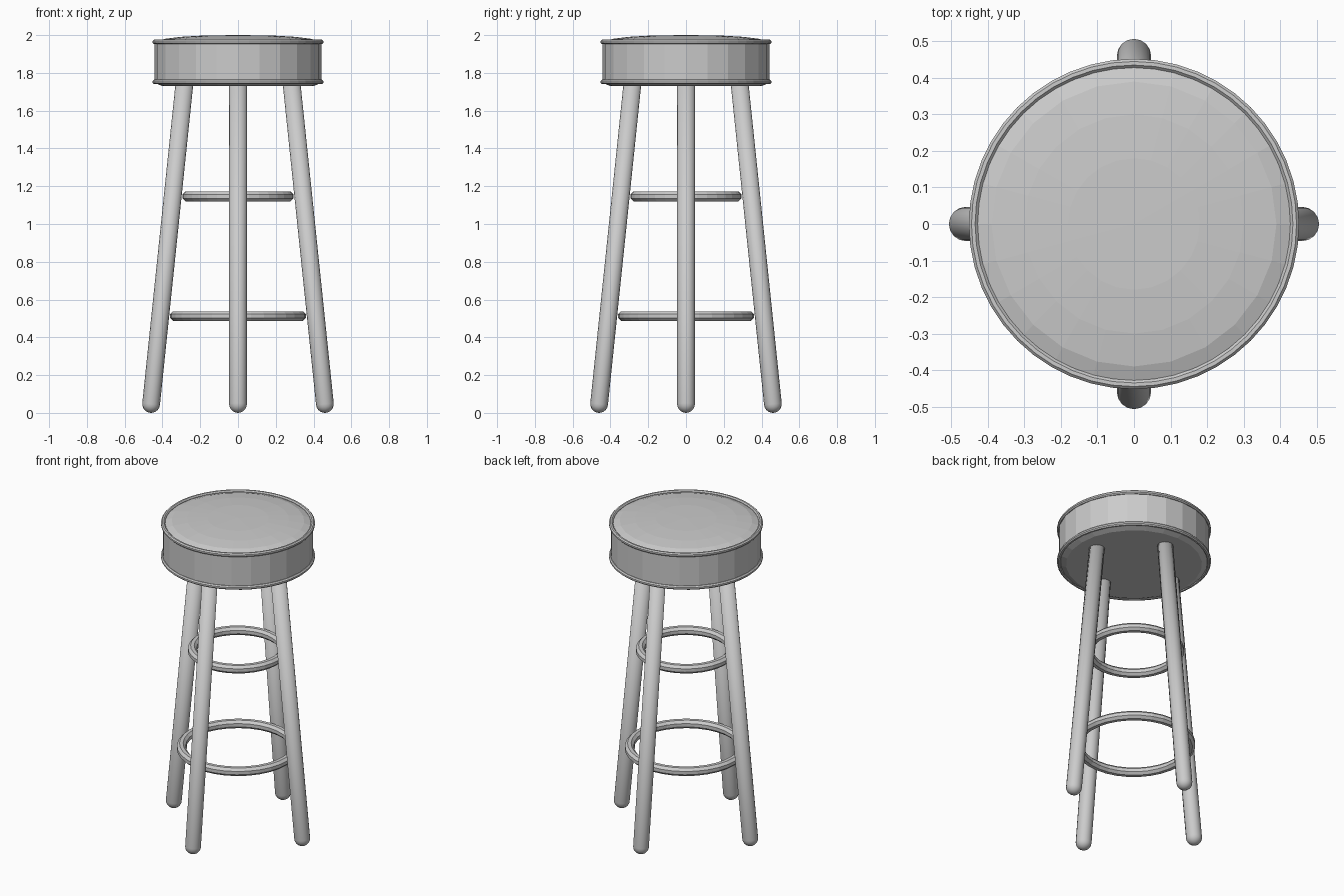
import bpy, bmesh
from math import cos, sin, pi
from mathutils import Vector, Matrix

cube = bpy.data.objects.get("Cube")
if cube:
    bpy.data.objects.remove(cube)

GREY = (0.6, 0.6, 0.6, 1)
grey = bpy.data.materials.new("plain grey")
grey.use_nodes = True
grey.diffuse_color = GREY
grey.node_tree.nodes["Principled BSDF"].inputs["Base Color"].default_value = GREY


def lathe(name, profile, sides, closed=False):
    """Revolve (radius, height) points around z; closed joins the last to the first."""
    bm = bmesh.new()
    verts = [bm.verts.new((r, 0, z)) for r, z in profile]
    pairs = list(zip(verts, verts[1:]))
    if closed:
        pairs.append((verts[-1], verts[0]))
    edges = [bm.edges.new(p) for p in pairs]
    bmesh.ops.spin(bm, geom=verts + edges, cent=(0, 0, 0), axis=(0, 0, 1),
                   angle=2 * pi, steps=sides, use_duplicate=False)
    bmesh.ops.remove_doubles(bm, verts=bm.verts, dist=0.0001)
    bmesh.ops.recalc_face_normals(bm, faces=bm.faces)
    mesh = bpy.data.meshes.new(name)
    bm.to_mesh(mesh)
    bm.free()
    mesh.materials.append(grey)
    obj = bpy.data.objects.new(name, mesh)
    bpy.context.collection.objects.link(obj)
    return obj


def ring(name, radius, height, tube, sides, tube_sides=8):
    angles = [2 * pi * (i + 0.5) / tube_sides for i in range(tube_sides)]
    points = [(radius + tube * cos(a), height + tube * sin(a)) for a in angles]
    return lathe(name, points, sides, closed=True)


# Padded seat with a gently domed top
lathe("seat", [(0, 1.73), (0.40, 1.73), (0.43, 1.742), (0.443, 1.755),
               (0.443, 1.958), (0.43, 1.966), (0.39, 1.98), (0.30, 1.991),
               (0.18, 1.998), (0, 2.0)], 24)

# Piping around the seat edges
ring("upper_piping", 0.44, 1.964, 0.013, 48)
ring("lower_piping", 0.44, 1.752, 0.013, 48)

# Footrest rings inside the legs
ring("upper_footrest", 0.268, 1.146, 0.028, 32)
ring("lower_footrest", 0.333, 0.512, 0.028, 32)

# Splayed legs with rounded feet
R = 0.047
foot, top = Vector((0.46, 0, R)), Vector((0.283, 0, 1.75))
length = (top - foot).length
tilt = Vector((0, 0, 1)).rotation_difference(top - foot).to_matrix().to_4x4()
round_foot = [(R * sin(a), -R * cos(a)) for a in [i * pi / 10 for i in range(6)]]
for i, side in enumerate(("left", "back", "right", "front")):
    leg = lathe(side + "_leg", round_foot + [(R, length), (0, length)], 16)
    turn = Matrix.Rotation(i * pi / 2, 4, "Z")
    leg.data.transform(turn @ Matrix.Translation(foot) @ tilt)
    leg.data.polygons.foreach_set("use_smooth", [True] * len(leg.data.polygons))
